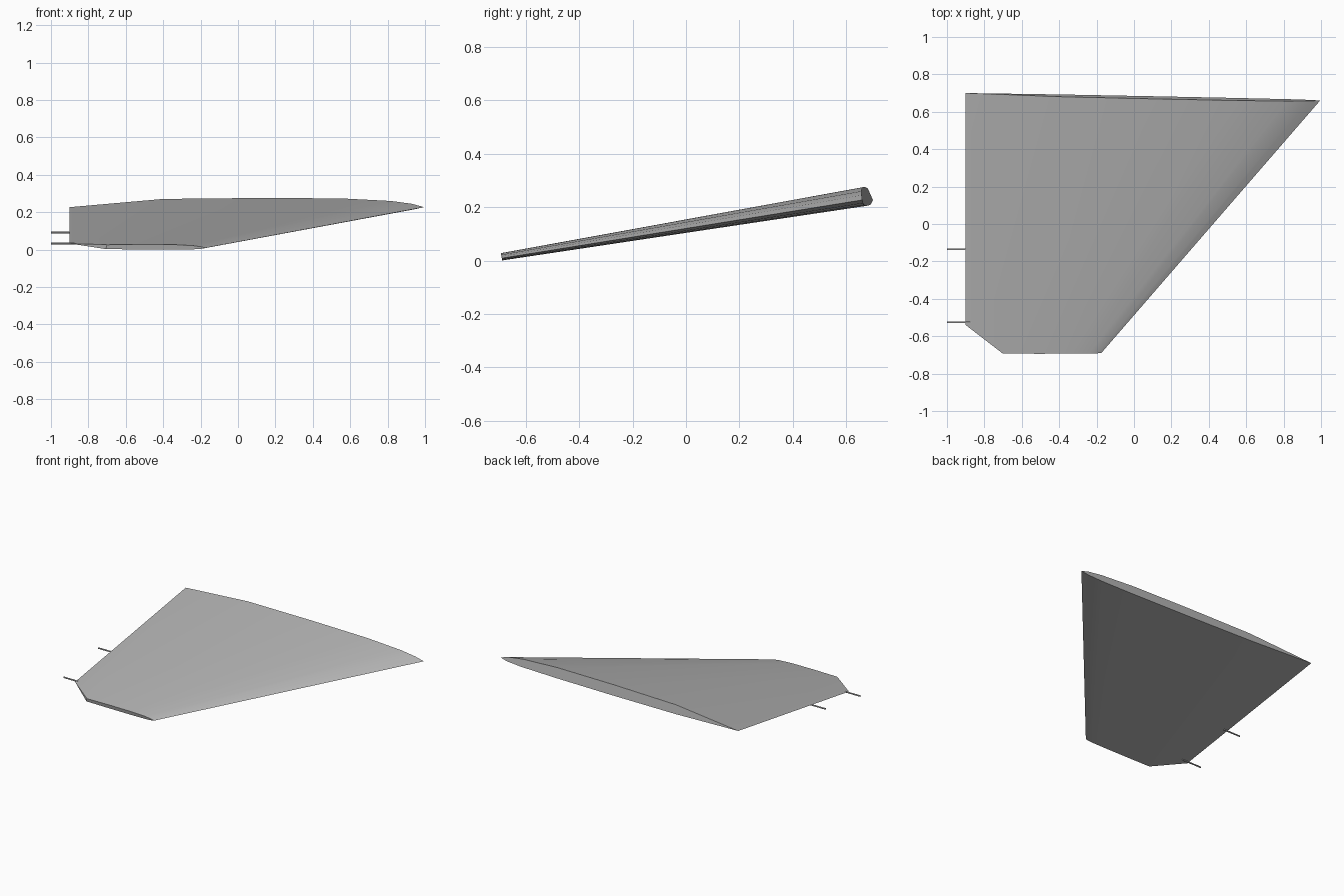
import bpy, bmesh, math
from mathutils import Vector

cube = bpy.data.objects.get("Cube")
if cube:
    bpy.data.objects.remove(cube, do_unlink=True)

# Single flat grey
GREY = (0.45, 0.45, 0.45, 1.0)
grey = bpy.data.materials.new("plain grey")
grey.use_nodes = True
grey.diffuse_color = GREY
grey.node_tree.nodes["Principled BSDF"].inputs["Base Color"].default_value = GREY

# Aerofoil at the root: (x along the chord, height off the chord line)
UPPER = [(-0.9, 0), (-0.4, 0.044), (0.1, 0.049), (0.55, 0.047),
         (0.82, 0.033), (0.93, 0.018), (0.995, 0)]
LOWER = [(0.94, -0.012), (0.83, -0.019), (0.55, -0.022), (0.1, -0.021), (-0.4, -0.016)]
TRAIL_X, ROOT_CHORD, TIP_CHORD = -0.9, 1.895, 0.725
SPAN_TILT = 0.2          # section leans square to the sloping span


def section(bm, chord, y, z, skew):
    """Scaled aerofoil ring placed at one end of the panel."""
    s = chord / ROOT_CHORD
    ring = []
    for px, pz in UPPER + LOWER:
        t = (px - TRAIL_X) / ROOT_CHORD
        ring.append(bm.verts.new((TRAIL_X + t * chord,
                                  y - skew * t - pz * s * SPAN_TILT,
                                  z + pz * s)))
    return ring


def finish(name, bm, angle):
    bmesh.ops.recalc_face_normals(bm, faces=bm.faces)
    mesh = bpy.data.meshes.new(name)
    bm.to_mesh(mesh)
    bm.free()
    mesh.materials.append(grey)
    obj = bpy.data.objects.new(name, mesh)
    bpy.context.collection.objects.link(obj)
    bpy.ops.object.select_all(action='DESELECT')
    obj.select_set(True)
    bpy.context.view_layer.objects.active = obj
    bpy.ops.object.shade_smooth_by_angle(angle=math.radians(angle))
    return obj


# Tapered panel lofted from root to tip
bm = bmesh.new()
root = section(bm, ROOT_CHORD, 0.70, 0.227, 0.04)
tip = section(bm, TIP_CHORD, -0.69, 0.009, 0.0)
n = len(root)
for i in range(n):
    j = (i + 1) % n
    bm.faces.new((root[i], root[j], tip[j], tip[i]))
bm.faces.new(root)
bm.faces.new(tip)

# Clipped trailing corner at the tip
a, b = Vector((-0.9, -0.54, 0)), Vector((-0.705, -0.69, 0))
outward = Vector((a.y - b.y, a.x - b.x, 0)) * -1
outward = Vector((-abs(outward.x), -abs(outward.y), 0)).normalized()
cut = bmesh.ops.bisect_plane(bm, geom=bm.verts[:] + bm.edges[:] + bm.faces[:],
                             plane_co=a, plane_no=outward, clear_outer=True)
edges = [e for e in cut["geom_cut"] if isinstance(e, bmesh.types.BMEdge)]
bmesh.ops.holes_fill(bm, edges=edges, sides=0)
finish("fin_panel", bm, 25)

# Hinge pins along the trailing edge
for name, y, z, end in (("inner_hinge_pin", -0.135, 0.091, -0.87),
                        ("outer_hinge_pin", -0.525, 0.033, -0.845)):
    bm = bmesh.new()
    bmesh.ops.create_cone(bm, cap_ends=True, segments=12, radius1=0.005,
                          radius2=0.005, depth=end + 1.0)
    pin = finish(name, bm, 40)
    pin.rotation_euler.y = math.pi / 2
    pin.location = ((end - 1.0) / 2, y, z)
